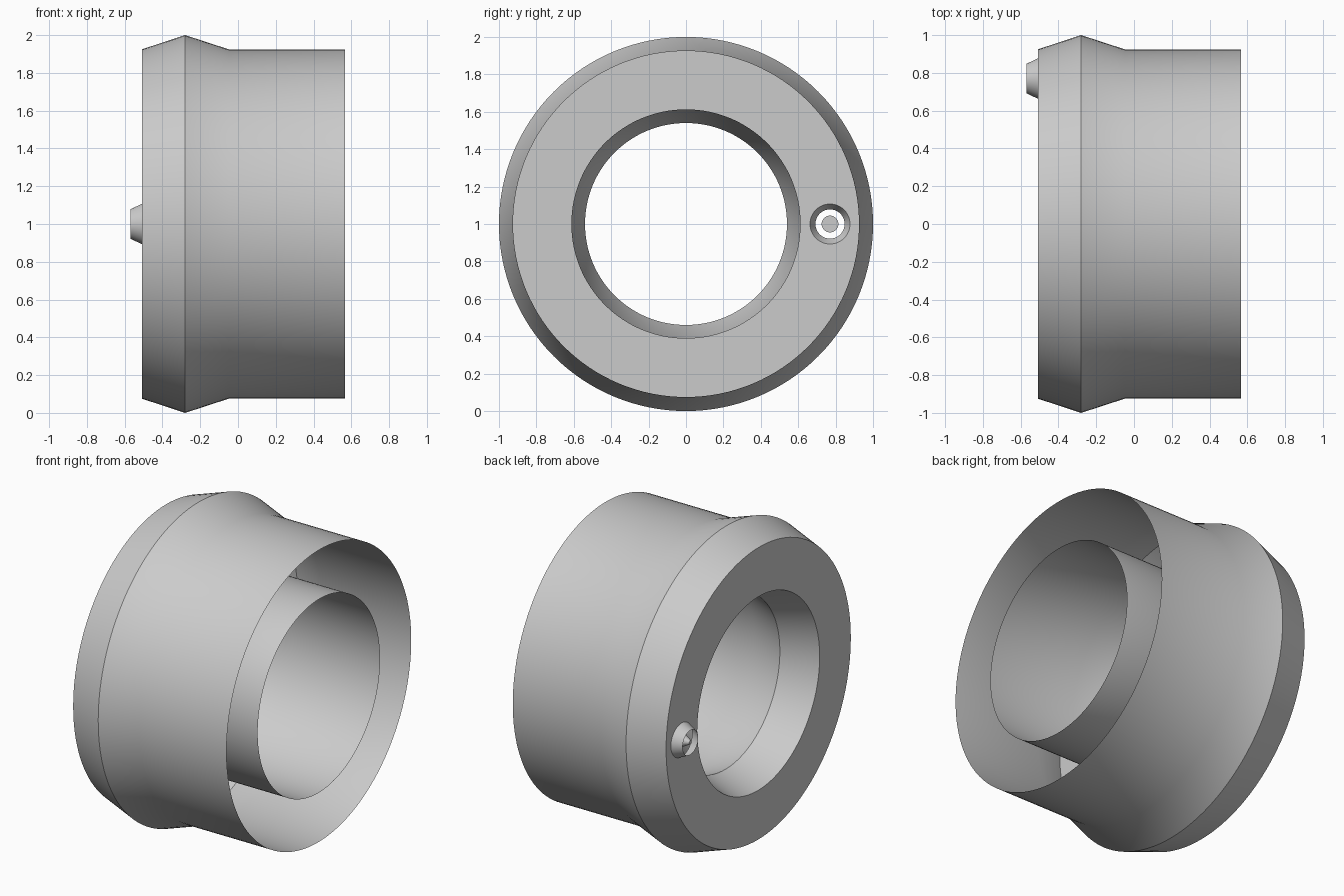
import bpy, bmesh, math

cube = bpy.data.objects.get("Cube")
if cube:
    bpy.data.objects.remove(cube, do_unlink=True)

grey = bpy.data.materials.new("light grey")
grey.use_nodes = True
grey.diffuse_color = (0.6, 0.6, 0.6, 1)
grey.node_tree.nodes["Principled BSDF"].inputs["Base Color"].default_value = (0.6, 0.6, 0.6, 1)

X_FACE, X_RIDGE, X_NECK, X_OPEN = -0.508, -0.28, -0.05, 0.567
X_TIP = -0.57
PORT = (0.77, 1.0)      # y, z centre of the small nozzle
AXIS = (0.0, 1.0)       # y, z centre of the ring


def ring(bm, x, r, centre, n):
    """Closed loop of edges around the x axis."""
    vs = [bm.verts.new((x, centre[0] + r * math.cos(2 * math.pi * i / n),
                        centre[1] + r * math.sin(2 * math.pi * i / n))) for i in range(n)]
    es = [bm.edges.new((vs[i], vs[(i + 1) % n])) for i in range(n)]
    return vs, es


def sweep(bm, profile, centre, n, inward=False):
    """Thin wall through (x, radius) stations."""
    rings = [ring(bm, x, r, centre, n)[0] for x, r in profile]
    for a, b in zip(rings, rings[1:]):
        for i in range(n):
            j = (i + 1) % n
            quad = (a[i], a[j], b[j], b[i])
            bm.faces.new(quad if inward else quad[::-1])


def finish(bm, name):
    mesh = bpy.data.meshes.new(name)
    bm.to_mesh(mesh)
    bm.free()
    obj = bpy.data.objects.new(name, mesh)
    bpy.context.collection.objects.link(obj)
    mesh.materials.append(grey)
    bpy.ops.object.select_all(action='DESELECT')
    obj.select_set(True)
    bpy.context.view_layer.objects.active = obj
    bpy.ops.object.shade_smooth_by_angle(angle=math.radians(30))
    return obj


# Outer and inner walls, both pinched by the same ridge
walls = {
    "outer_wall": (0.925, 1.0, False),
    "inner_wall": (0.613, 0.54, True),
}
for name, (r, r_ridge, inward) in walls.items():
    bm = bmesh.new()
    sweep(bm, [(X_FACE, r), (X_RIDGE, r_ridge), (X_NECK, r), (X_OPEN, r)], AXIS, 128, inward)
    bm.normal_update()
    finish(bm, name)

# Flat end plate with the central opening and the nozzle hole
bm = bmesh.new()
edges = []
for r, centre, n in ((0.925, AXIS, 128), (0.613, AXIS, 128), (0.107, PORT, 48)):
    edges += ring(bm, X_FACE, r, centre, n)[1]
bmesh.ops.triangle_fill(bm, edges=edges, use_beauty=True, normal=(-1, 0, 0))
for f in bm.faces:
    f.normal_update()
    if f.normal.x > 0:
        f.normal_flip()
finish(bm, "end_plate")

# Hollow tapered nozzle
bm = bmesh.new()
sweep(bm, [(X_TIP, 0.078), (X_FACE, 0.107)], PORT, 48)
finish(bm, "nozzle")

# Small pin in the middle of the nozzle
bm = bmesh.new()
sweep(bm, [(X_TIP, 0.012), (X_FACE, 0.045)], PORT, 32)
bmesh.ops.holes_fill(bm, edges=bm.edges[:])
bmesh.ops.recalc_face_normals(bm, faces=bm.faces[:])
finish(bm, "nozzle_pin")
